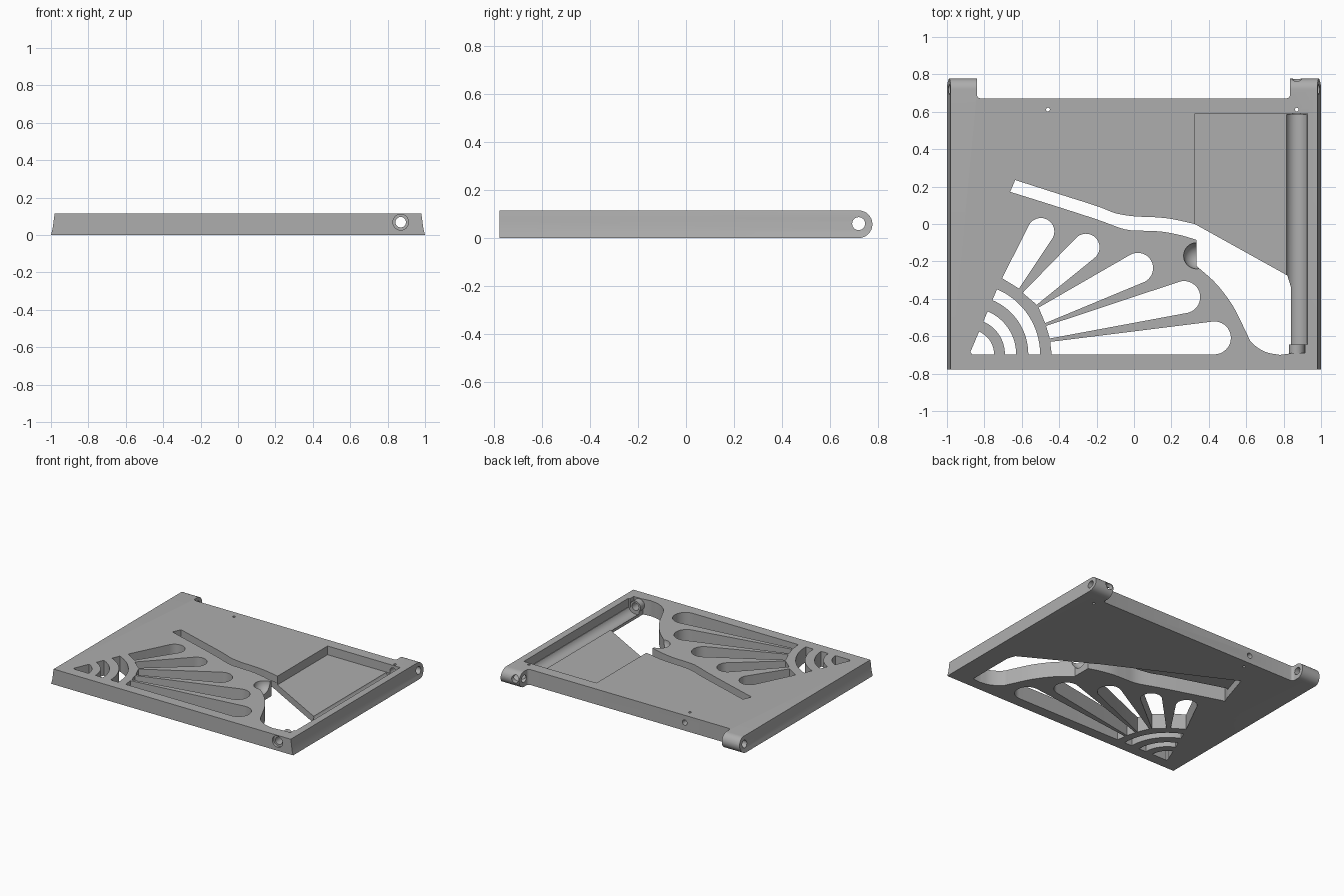
import bpy, bmesh, math
from mathutils import Vector
from mathutils.geometry import convex_hull_2d

if "Cube" in bpy.data.objects:
    bpy.data.objects.remove(bpy.data.objects["Cube"])

H = 0.115
grey = bpy.data.materials.new("plain grey")
grey.diffuse_color = (0.42, 0.42, 0.42, 1)
grey.use_nodes = True
grey.node_tree.nodes["Principled BSDF"].inputs["Base Color"].default_value = grey.diffuse_color


def prism(name, pts, lo, hi, axis="z"):
    """Extrude a 2D outline along an axis."""
    place = {"x": lambda a, b, t: (t, a, b),
             "y": lambda a, b, t: (a, t, b),
             "z": lambda a, b, t: (a, b, t)}[axis]
    bm = bmesh.new()
    low = [bm.verts.new(place(a, b, lo)) for a, b in pts]
    high = [bm.verts.new(place(a, b, hi)) for a, b in pts]
    bm.faces.new(low)
    bm.faces.new(high)
    n = len(pts)
    for i in range(n):
        bm.faces.new((low[i], low[(i + 1) % n], high[(i + 1) % n], high[i]))
    bmesh.ops.recalc_face_normals(bm, faces=bm.faces)
    me = bpy.data.meshes.new(name)
    bm.to_mesh(me)
    bm.free()
    me.materials.append(grey)
    ob = bpy.data.objects.new(name, me)
    bpy.context.collection.objects.link(ob)
    return ob


def arc(cx, cy, r, a0=0, a1=360, n=32):
    full = a1 - a0 == 360
    steps = n if full else n + 1
    return [(cx + r * math.cos(math.radians(a0 + (a1 - a0) * i / n)),
             cy + r * math.sin(math.radians(a0 + (a1 - a0) * i / n))) for i in range(steps)]


def smooth(pts, n=5):
    """Catmull-Rom curve through the points."""
    p = [Vector(q) for q in pts]
    p = [2 * p[0] - p[1]] + p + [2 * p[-1] - p[-2]]
    out = []
    for i in range(1, len(p) - 2):
        for k in range(n):
            t = k / n
            v = 0.5 * (2 * p[i] + (p[i + 1] - p[i - 1]) * t
                       + (2 * p[i - 1] - 5 * p[i] + 4 * p[i + 1] - p[i + 2]) * t ** 2
                       + (3 * p[i] - p[i - 1] - 3 * p[i + 1] + p[i + 2]) * t ** 3)
            out.append(tuple(v))
    return out + [tuple(pts[-1])]


def rect(x0, x1, y0, y1):
    return [(x0, y0), (x1, y0), (x1, y1), (x0, y1)]


def combine(target, tool, op="DIFFERENCE"):
    mod = target.modifiers.new("cut", "BOOLEAN")
    mod.operation, mod.solver, mod.object = op, "EXACT", tool
    bpy.context.view_layer.objects.active = target
    bpy.ops.object.modifier_apply(modifier=mod.name)
    bpy.data.objects.remove(tool, do_unlink=True)


# Panel with hollowed sides and rounded hinge end
side = [(1, 0), (0.992, 0.03), (0.986, 0.07), (0.984, 0.09), (0.98, H)]
panel = prism("panel", side + [(-x, z) for x, z in reversed(side)], -0.777, 0.79, "y")
r = H / 2
end = [(-0.8, 0), (0.72, 0)] + arc(0.72, r, r, -90, 90, 16)[1:] + [(-0.8, H)]
combine(panel, prism("end_shape", end, -1.1, 1.1, "x"), "INTERSECT")

# Gap between the two hinge lugs, with small corner fillets
gap = ([(-0.84, 0.9)] + arc(-0.82, 0.692, 0.02, 180, 270, 5)
       + arc(0.815, 0.692, 0.02, 270, 360, 5) + [(0.835, 0.9)])
combine(panel, prism("hinge_gap", gap, -0.1, 0.3))

# Hinge pin, small top holes and back hole
combine(panel, prism("pin_hole", arc(0.72, 0.06, 0.027), -1.2, 1.2, "x"))
for x in (-0.46, 0.87):
    combine(panel, prism("pilot_hole", arc(x, 0.612, 0.01, n=16), -0.1, 0.3))
combine(panel, prism("back_hole", arc(-0.46, 0.06, 0.02, n=20), 0.57, 0.75, "y"))

# Wide recess, rod channel and bore
combine(panel, prism("recess", rect(0.327, 0.928, -0.02, 0.59), 0.05, 0.3))
slant = [(0.327, 0.01), (0.327, -0.01), (0.82, -0.29), (0.85, -0.64), (0.928, -0.64), (0.928, 0.01)]
combine(panel, prism("lower_recess", slant, 0.05, 0.3))
channel = arc(0.87, 0.07, 0.058, 180, 360, 20) + [(0.928, 0.3), (0.812, 0.3)]
combine(panel, prism("channel", channel, -0.645, 0.585, "y"))
combine(panel, prism("collar_seat", rect(0.83, 0.915, -0.69, -0.64), 0.05, 0.3))
combine(panel, prism("bore", arc(0.87, 0.068, 0.028), -0.9, 0.9, "y"))
combine(panel, prism("front_bore", arc(0.87, 0.068, 0.042), -0.9, -0.76, "y"))

# Wavy slot running into the open window
upper = smooth([(-0.635, 0.235), (-0.42, 0.166), (-0.2, 0.096), (-0.1, 0.058),
                (0, 0.041), (0.1, 0.037), (0.2, 0.027), (0.325, 0)])
window = [(0.82, -0.275), (0.84, -0.34), (0.84, -0.692)]
flank = smooth([(0.78, -0.70), (0.7, -0.683), (0.63, -0.635), (0.6, -0.58),
                (0.53, -0.44), (0.44, -0.32), (0.335, -0.225)])
lower = smooth([(0.335, -0.085), (0.25, -0.06), (0.15, -0.041), (0.05, -0.036),
                (-0.05, -0.028), (-0.2, 0.025), (-0.42, 0.096), (-0.662, 0.172)])
combine(panel, prism("slot", upper + window + flank + lower, -0.1, 0.3))

# Hollow under the lip above the slot
hollow = [(-0.64, 0.225), (-0.57, 0.45), (0.33, 0), (0.2, 0), (0, 0.02), (-0.1, 0.03), (-0.2, 0.07)]
combine(panel, prism("hollow", hollow, -0.1, 0.06))

# Thumb dimple on the flank
bpy.ops.mesh.primitive_uv_sphere_add(segments=32, ring_count=16, radius=0.07,
                                     location=(0.335, -0.17, H))
combine(panel, bpy.context.object)

# Concentric rings in the corner
cx, cy = -0.88, -0.697
for r0, r1 in ((0.012, 0.132), (0.19, 0.25), (0.315, 0.378)):
    ring = arc(cx, cy, r1, 0, 67, 16) + arc(cx, cy, r0, 67, 0, 16)
    combine(panel, prism("ring", ring, -0.1, 0.3))

# Petals: two base points, then rounded tip centre and radius
petals = [((-0.705, -0.29), (-0.615, -0.345), (-0.498, -0.04), 0.072),
          ((-0.595, -0.368), (-0.52, -0.432), (-0.257, -0.125), 0.073),
          ((-0.51, -0.447), (-0.475, -0.53), (0.02, -0.236), 0.082),
          ((-0.47, -0.545), (-0.45, -0.612), (0.268, -0.391), 0.086),
          ((-0.448, -0.63), (-0.44, -0.697), (0.43, -0.609), 0.088)]
for a, b, c, rad in petals:
    pts = [a, b] + arc(c[0], c[1], rad, n=40)
    hull = [pts[i] for i in convex_hull_2d([Vector(p) for p in pts])]
    combine(panel, prism("petal", hull, -0.1, 0.3))

# Rod collar at the front end of the channel
collar = prism("rod_collar", arc(0.87, 0.068, 0.042), -0.695, -0.645, "y")
combine(collar, prism("collar_bore", arc(0.87, 0.068, 0.028), -0.9, 0, "y"))

for ob in (panel, collar):
    ob.data.materials.clear()
    ob.data.materials.append(grey)
    for f in ob.data.polygons:
        f.material_index = 0
    bpy.ops.object.select_all(action="DESELECT")
    ob.select_set(True)
    bpy.context.view_layer.objects.active = ob
    bpy.ops.object.shade_smooth_by_angle(angle=math.radians(30))
